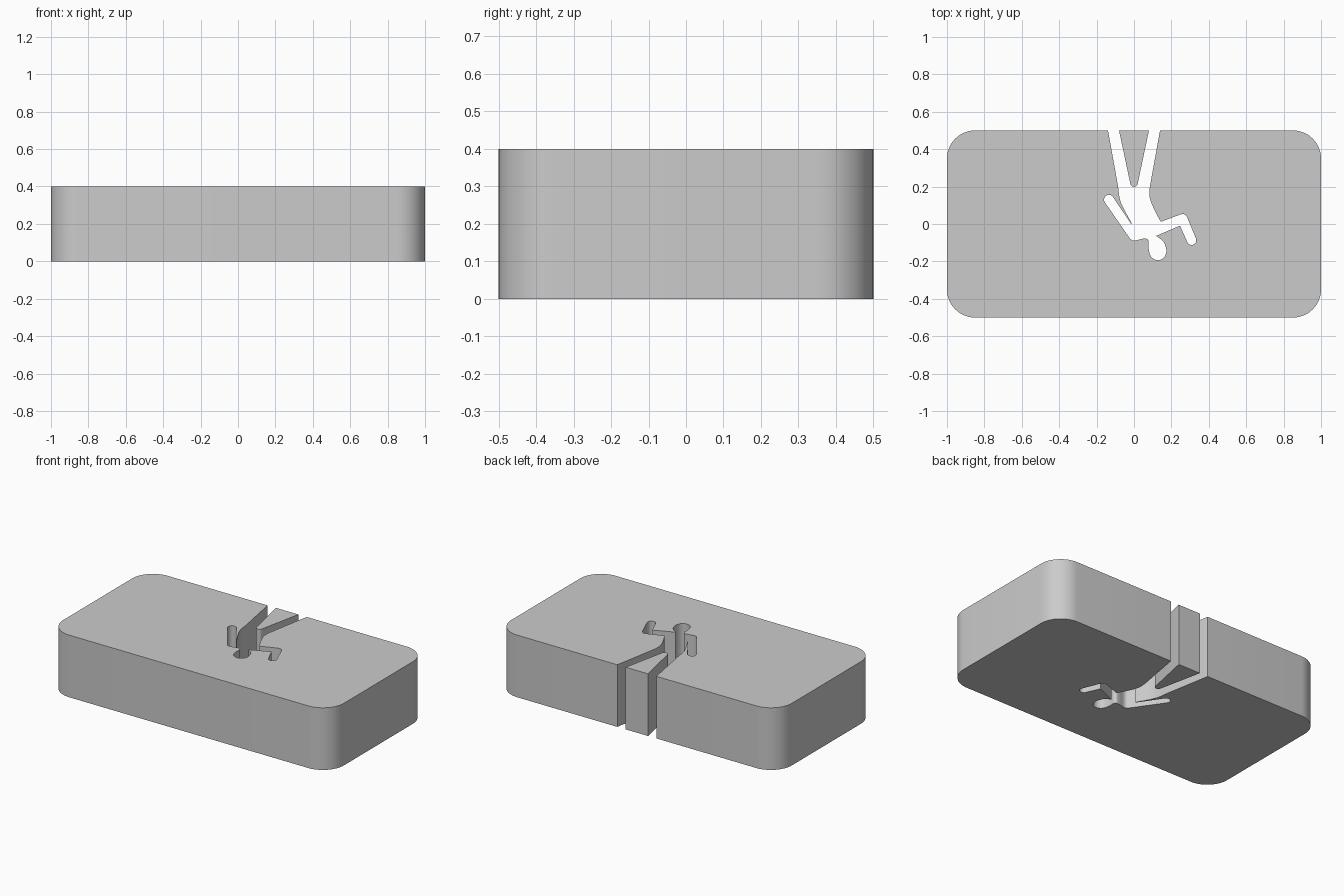
import bpy, bmesh
from math import radians, cos, sin

if "Cube" in bpy.data.objects:
    bpy.data.objects.remove(bpy.data.objects["Cube"])

HEIGHT = 0.4


def arc(cx, cy, r, a0, a1, steps=12):
    """Points along a circular arc, angles in degrees."""
    return [(cx + r * cos(radians(a0 + (a1 - a0) * i / steps)),
             cy + r * sin(radians(a0 + (a1 - a0) * i / steps)))
            for i in range(steps + 1)]


def smooth(pts, steps=5):
    """Catmull-Rom curve through the given points."""
    p = [pts[0]] + pts + [pts[-1]]
    out = []
    for a, b, c, d in zip(p, p[1:], p[2:], p[3:]):
        for i in range(steps):
            t = i / steps
            out.append(tuple(0.5 * (2 * b[k] + (c[k] - a[k]) * t
                       + (2 * a[k] - 5 * b[k] + 4 * c[k] - d[k]) * t ** 2
                       + (3 * b[k] - a[k] - 3 * c[k] + d[k]) * t ** 3)
                       for k in (0, 1)))
    return out + [pts[-1]]


def slab(name, outline):
    """Extrude a closed outline from the ground to full height."""
    bm = bmesh.new()
    face = bm.faces.new([bm.verts.new((x, y, 0)) for x, y in outline])
    ext = bmesh.ops.extrude_face_region(bm, geom=[face], use_keep_orig=True)
    top = [v for v in ext["geom"] if isinstance(v, bmesh.types.BMVert)]
    bmesh.ops.translate(bm, verts=top, vec=(0, 0, HEIGHT))
    # Fill the caps cleanly around the concave cut-out
    caps = [f for f in bm.faces if len(f.verts) > 4]
    bmesh.ops.recalc_face_normals(bm, faces=bm.faces)
    bmesh.ops.triangulate(bm, faces=caps)
    mesh = bpy.data.meshes.new(name)
    bm.to_mesh(mesh)
    bm.free()
    obj = bpy.data.objects.new(name, mesh)
    bpy.context.collection.objects.link(obj)
    bpy.ops.object.select_all(action='DESELECT')
    obj.select_set(True)
    bpy.context.view_layer.objects.active = obj
    bpy.ops.object.shade_smooth_by_angle(angle=radians(30))
    return obj


# Figure-shaped slot, traced from the left leg round to the right leg
slot = [(-0.139, 0.5)]
slot += smooth([(-0.085, 0.2), (-0.07, 0.115), (-0.011, 0.002)])   # left side of torso
slot += [(-0.015, 0.0)]
slot += arc(-0.134, 0.13, 0.026, 32, 212)                          # left hand
slot += smooth([(-0.03, -0.066), (-0.016, -0.083), (0.005, -0.088),
                (0.045, -0.079), (0.068, -0.079), (0.079, -0.093)])  # shoulder
slot += smooth([(0.077, -0.125), (0.085, -0.162), (0.101, -0.184),
                (0.128, -0.193), (0.155, -0.184), (0.171, -0.158),
                (0.171, -0.128), (0.158, -0.095), (0.135, -0.075),
                (0.118, -0.064)])                                  # head
slot += [(0.246, -0.009)]                                          # inner elbow
slot += arc(0.308, -0.087, 0.025, -155, 25)                        # right hand
slot += smooth([(0.284, 0.037), (0.268, 0.052), (0.248, 0.051)])   # outer elbow
slot += smooth([(0.144, 0.012), (0.122, 0.05), (0.095, 0.108),
                (0.083, 0.15), (0.084, 0.195)])                    # right side of torso
slot += [(0.139, 0.5)]

# Main rounded block with the slot opening at the back
R = 0.15
block = (slot + arc(1 - R, 0.5 - R, R, 90, 0) + arc(1 - R, R - 0.5, R, 0, -90)
         + arc(R - 1, R - 0.5, R, -90, -180) + arc(R - 1, 0.5 - R, R, 180, 90))
slab("main_block", block)

# Loose wedge between the legs
slab("leg_wedge", [(-0.08, 0.5)] + arc(0, 0.219, 0.02, 192, 348) + [(0.08, 0.5)])
